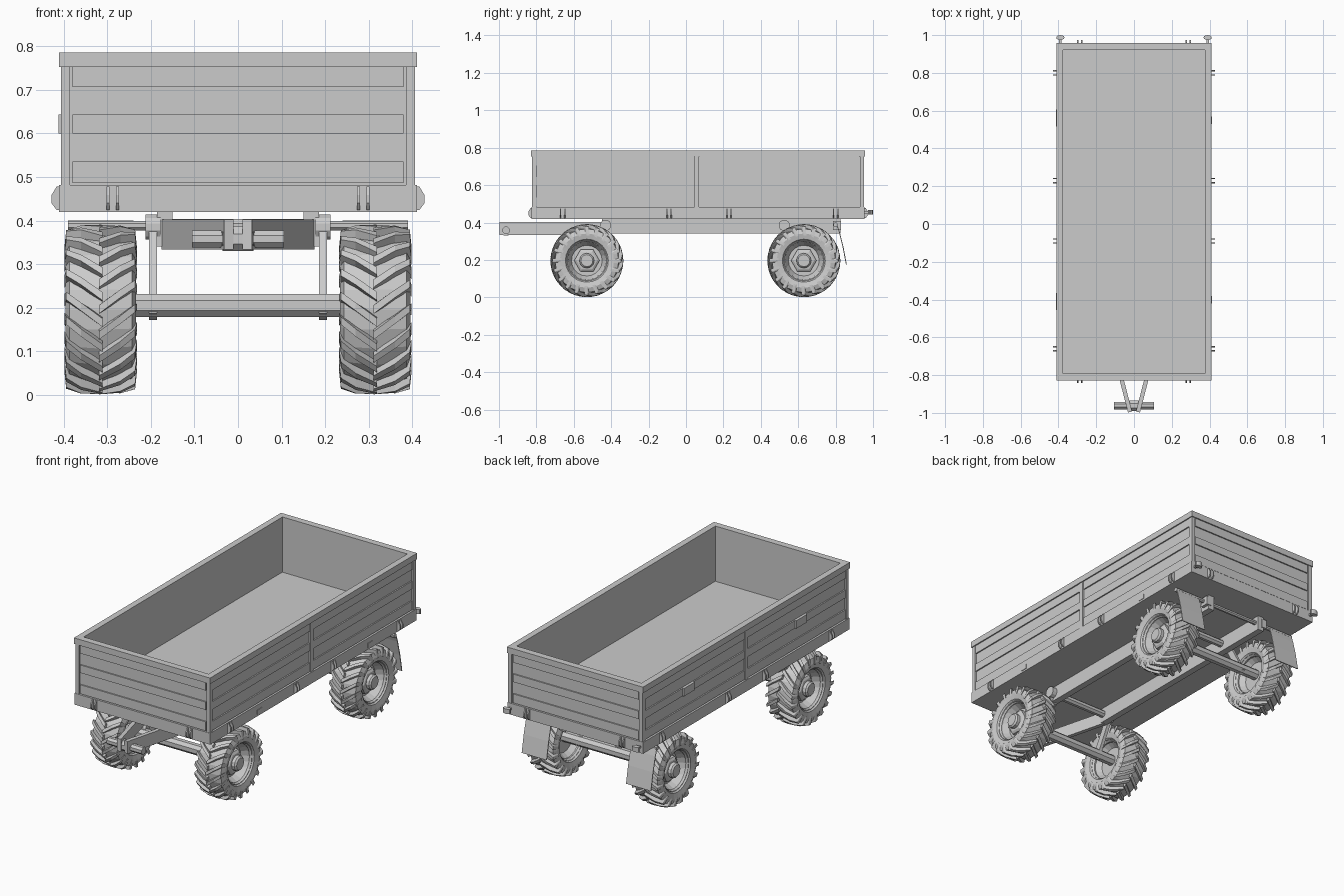
import bpy, bmesh
from math import sin, cos, pi
from mathutils import Vector, Matrix

if "Cube" in bpy.data.objects:
    bpy.data.objects.remove(bpy.data.objects["Cube"])


def make(name, bm):
    bmesh.ops.recalc_face_normals(bm, faces=bm.faces)
    me = bpy.data.meshes.new(name)
    bm.to_mesh(me)
    bm.free()
    ob = bpy.data.objects.new(name, me)
    bpy.context.collection.objects.link(ob)
    return ob


def add_box(bm, x0, x1, y0, y1, z0, z1):
    m = Matrix.Translation(((x0 + x1) / 2, (y0 + y1) / 2, (z0 + z1) / 2)) @ \
        Matrix.Diagonal((abs(x1 - x0), abs(y1 - y0), abs(z1 - z0), 1))
    bmesh.ops.create_cube(bm, size=1, matrix=m)


def boxes(name, *dims):
    bm = bmesh.new()
    for d in dims:
        add_box(bm, *d)
    return make(name, bm)


def beam(name, a, b, w, h):
    # rectangular bar from a to b; w is measured sideways, h upwards
    a, b = Vector(a), Vector(b)
    d = (b - a).normalized()
    side = d.cross(Vector((0, 0, 1))).normalized()
    up = side.cross(d)
    rot = Matrix((side, d, up)).transposed().to_4x4()
    bm = bmesh.new()
    bmesh.ops.create_cube(bm, size=1, matrix=Matrix.Translation((a + b) / 2) @ rot
                          @ Matrix.Diagonal((w, (b - a).length, h, 1)))
    return make(name, bm)


def tube_x(name, x0, x1, y, z, r, n=8):
    bm = bmesh.new()
    bmesh.ops.create_cone(bm, cap_ends=True, segments=n, radius1=r, radius2=r, depth=x1 - x0,
                          matrix=Matrix.Translation(((x0 + x1) / 2, y, z))
                          @ Matrix.Rotation(pi / 2, 4, 'Y') @ Matrix.Rotation(pi / n, 4, 'Z'))
    return make(name, bm)


def extrude_x(bm, pts, x0, x1):
    # (y, z) outline extruded along x
    vs = [[bm.verts.new((x, y, z)) for y, z in pts] for x in (x0, x1)]
    n = len(pts)
    bm.faces.new(vs[0])
    bm.faces.new(vs[1])
    for i in range(n):
        j = (i + 1) % n
        bm.faces.new((vs[0][i], vs[0][j], vs[1][j], vs[1][i]))


def lathe_x(bm, prof, centre, sx, n, closed):
    # revolve an (x, r) profile about the wheel axis
    rings = []
    for x, r in prof:
        if r == 0:
            rings.append([bm.verts.new((centre[0] + sx * x, centre[1], centre[2]))] * n)
        else:
            rings.append([bm.verts.new((centre[0] + sx * x, centre[1] + r * cos(2 * pi * i / n),
                                        centre[2] + r * sin(2 * pi * i / n))) for i in range(n)])
    m = len(rings)
    for k in range(m if closed else m - 1):
        a, b = rings[k], rings[(k + 1) % m]
        for i in range(n):
            j = (i + 1) % n
            quad = []
            for v in (a[i], a[j], b[j], b[i]):
                if v not in quad:
                    quad.append(v)
            bm.faces.new(quad)


# Cargo box: base, walls, top rim, posts
Y0, Y1 = -0.825, 0.955
boxes("bed_base", (-.41, .41, Y0, Y1, .42, .482))
W = .397
boxes("bed_walls", *[(s * .38, s * W, Y0 + .013, Y1 - .013, .48, .755) for s in (1, -1)],
      (-W, W, Y0 + .011, Y0 + .03, .48, .755), (-W, W, Y1 - .03, Y1 - .011, .48, .755))
boxes("top_rim", *[(s * .377, s * .411, Y0 - .003, Y1 + .003, .752, .785) for s in (1, -1)],
      (-.377, .377, Y0 - .003, Y0 + .033, .752, .785), (-.377, .377, Y1 - .033, Y1 + .003, .752, .785))
boxes("wall_posts", *[(s * .385, s * .406, y - .012, y + .012, .48, .755)
                      for s in (1, -1) for y in (Y0 + .014, .057, Y1 - .014)])

# Raised horizontal ribs on all four walls
bands = ((.486, .535), (.60, .643), (.706, .752))
boxes("side_ribs", *[(s * .39, s * .404, a, b, z0, z1) for s in (1, -1) for z0, z1 in bands
                     for a, b in ((-.80, .042), (.072, .925))])
boxes("end_ribs", *[(-.38, .38, a, b, z0, z1) for z0, z1 in bands
                    for a, b in ((Y0 + .004, Y0 + .02), (Y1 - .02, Y1 - .004))])

# Paired hinge plates around the base
hinge = [(-.005, .478), (.006, .478), (.018, .458), (.018, .44), (.006, .424), (-.005, .424)]


def hinges(name, origin_angle_list):
    bm = bmesh.new()
    for loc, ang in origin_angle_list:
        for o in (-.011, .011):
            part = bmesh.new()
            extrude_x(part, hinge, o - .0035, o + .0035)
            part.transform(Matrix.Translation(loc) @ Matrix.Rotation(ang, 4, 'Z'))
            tmp = bpy.data.meshes.new("tmp")
            part.to_mesh(tmp)
            part.free()
            bm.from_mesh(tmp)
            bpy.data.meshes.remove(tmp)
    return make(name, bm)


hinges("side_hinges", [((s * .41, y, 0), -s * pi / 2) for s in (1, -1) for y in (-.66, -.09, .23, .80)])
hinges("end_hinges", [((x, y, 0), a) for x in (-.287, .287) for y, a in ((Y0, pi), (Y1, 0))])

# Side reflectors
boxes("side_reflectors", *[(-.40, -.412, y - .045, y + .045, .60, .643) for y in (-.41, .56)],
      *[(.40, .413, y - .02, y + .02, .43, .455) for y in (-.40, .55)])

# Rear lamps on short stems
for s in (1, -1):
    boxes("lamp_stem", (s * .384, s * .396, Y1 - .005, .98, .448, .46))
    bm = bmesh.new()
    bmesh.ops.create_cone(bm, cap_ends=True, segments=12, radius1=1, radius2=1, depth=1,
                          matrix=Matrix.Translation((s * .39, .987, .455))
                          @ Matrix.Diagonal((.022, .013, .026, 1)))
    make("rear_lamp", bm)

# Chassis rails, drawbar and hitch pin
for s in (1, -1):
    boxes("chassis_rail", (s * .15, s * .186, -.45, .825, .34, .42))
    beam("drawbar_arm", (s * .021, -.995, .368), (s * .165, -.44, .368), .022, .068)
tube_x("hitch_pin", -.106, .106, -.962, .358, .021)
tube_x("hitch_collar", -.035, .035, -.962, .358, .03)

# Axles, cross tubes and trailing struts
for y, py in ((-.53, -.43), (.63, .525)):
    tube_x("axle", -.30, .30, y, .205, .029)
    tube_x("cross_tube", -.20, .20, py, .385, .02)
    for s in (1, -1):
        tube_x("pivot_bolt", s * .195 - .017, s * .195 + .017, py, .385, .03, 12)
        beam("axle_strut", (s * .195, py, .39), (s * .195, y - (py - y) * .1, .18), .018, .035)

# Mudflap bar and rear mudflaps
tube_x("mudflap_bar", -.39, .39, .80, .388, .012)
boxes("bar_bracket", *[(s * .172, s * .203, .785, .83, .36, .408) for s in (1, -1)])
flap = [(.805, .40), (.822, .35), (.842, .27), (.86, .175)]
for s in (1, -1):
    bm = bmesh.new()
    extrude_x(bm, flap + [(y - .005, z) for y, z in reversed(flap)], s * .24, s * .39)
    make("mudflap", bm)

# Wheels: tyre carcass, chevron lugs, dished rim and hub
tyre = [(-.055, .10), (-.074, .115), (-.081, .145), (-.072, .17), (0, .18),
        (.072, .17), (.081, .145), (.074, .115), (.055, .10)]
rim = [(-.02, 0), (-.02, .08), (-.058, .108), (-.066, .108), (-.066, .118), (.066, .118), (.066, .106),
       (.055, .104), (.015, .082), (.015, .07)]
hub = [(.0, .068), (.035, .068), (.043, .055), (.045, .042)]
cap = [(.0, .04), (.062, .04), (.07, .032), (.07, 0)]
# lug stations: x, base radius, top radius, trailing angle, half width angle
lug = ((-.004, .165, .195, 0, .062), (.045, .162, .193, .19, .06),
       (.079, .15, .183, .33, .062), (.083, .135, .145, .36, .055))
LUGS = 20


def wheel(sx, y):
    c = Vector((sx * .315, y, .196))
    bm = bmesh.new()
    lathe_x(bm, tyre, c, sx, 24, True)
    make("tyre", bm)
    bm = bmesh.new()
    for side in (1, -1):
        for i in range(LUGS):
            base = 2 * pi * (i + (.5 if side < 0 else 0)) / LUGS
            rows = []
            for x, rb, rt, da, hw in lug:
                row = []
                for r, w in ((rb, -hw), (rt, -hw * .8), (rt, hw * .8), (rb, hw)):
                    a = base - da + w
                    row.append(bm.verts.new(c + Vector((side * x, r * cos(a), r * sin(a)))))
                rows.append(row)
            for p, q in zip(rows, rows[1:]):
                for k in range(4):
                    n = (k + 1) % 4
                    bm.faces.new((p[k], p[n], q[n], q[k]))
            bm.faces.new(rows[0])
            bm.faces.new(rows[-1])
    make("tyre_lugs", bm)
    for name, prof, n in (("rim", rim, 20), ("hub_flange", hub, 6), ("hub_cap", cap, 12)):
        bm = bmesh.new()
        pts = prof + [(prof[-1][0], 0)] if prof[-1][1] else prof
        lathe_x(bm, pts, c, sx, n, False)
        make(name, bm)


for y in (-.53, .63):
    for sx in (1, -1):
        wheel(sx, y)
